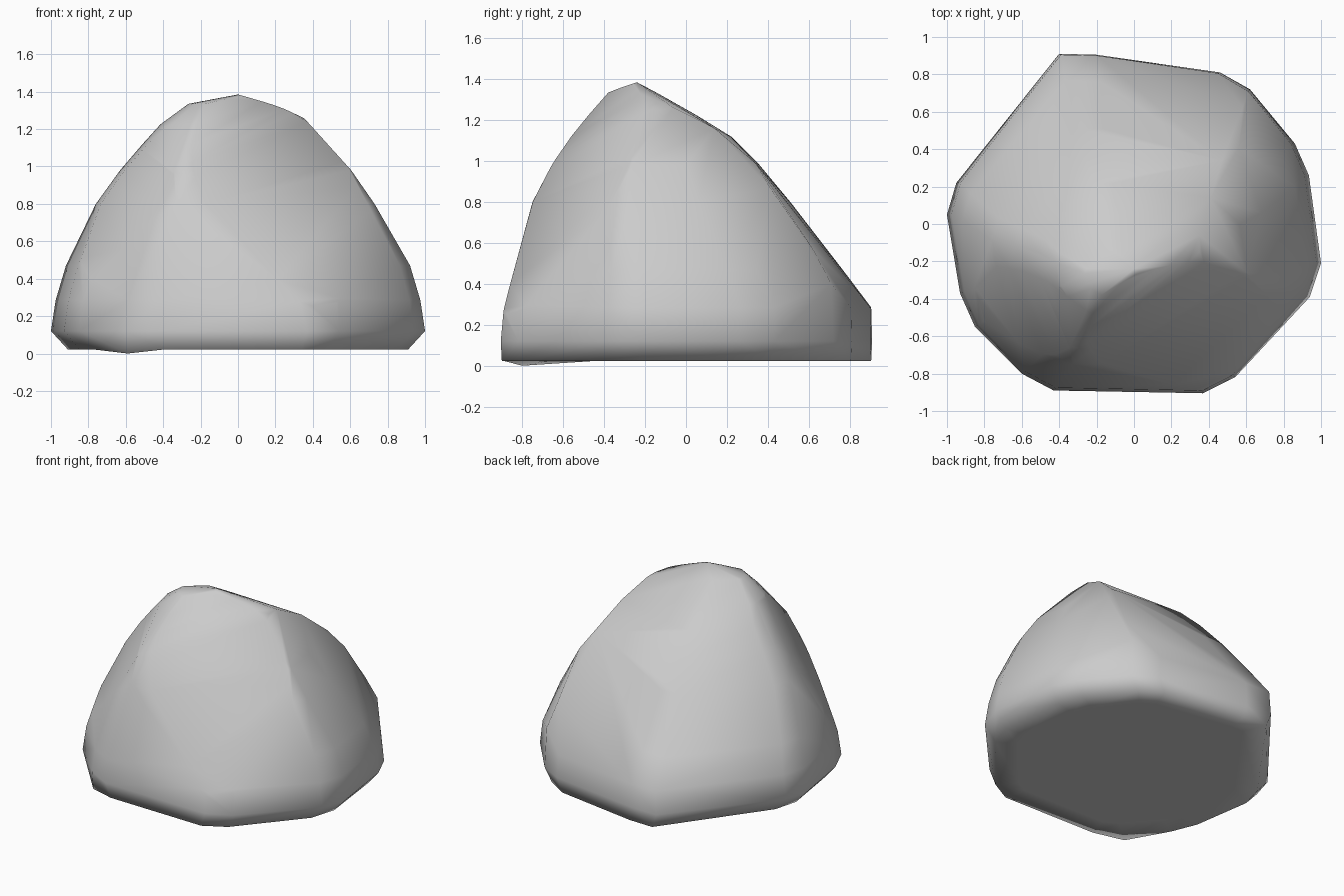
import bpy, bmesh
from mathutils import Vector

if "Cube" in bpy.data.objects:
    bpy.data.objects.remove(bpy.data.objects["Cube"])

# Plan outline of the boulder, counter-clockwise
outline = [(-1, .05), (-.93, -.37), (-.85, -.55), (-.6, -.8), (-.43, -.89),
           (.37, -.905), (.54, -.82), (.94, -.39), (1, -.21), (.935, .26),
           (.86, .43), (.62, .72), (.46, .81), (-.2, .905), (-.4, .91), (-.95, .22)]

# Height, then x and y extents of each level
levels = [(.022, -.91, .91, -.905, .905),
          (.12, -1, 1, -.91, .91),
          (.285, -.975, .975, -.895, .905),
          (.47, -.92, .92, -.82, .765),
          (.80, -.76, .73, -.75, .51),
          (.98, -.63, .605, -.65, .36),
          (1.12, -.51, .475, -.565, .22),
          (1.225, -.415, .385, -.495, .05),
          (1.335, -.265, .19, -.395, -.145)]

# Peak, back-right ridge and front-left ridge
ridges = [(0, -.24, 1.385), (.35, -.06, 1.26), (.35, -.15, 1.26),
          (.41, .14, 1.16), (.47, .34, .99), (.56, .41, .87),
          (.58, .62, .57), (.61, .71, .40),
          (-.33, -.66, .975), (-.33, -.75, .8)]

# Worn facets: outward direction and offset (front right, front left)
facets = [((.32, -.72, .5), .885), ((-.29, -.194, .186), .406)]

bm = bmesh.new()
for z, x0, x1, y0, y1 in levels:
    for x, y in outline:
        bm.verts.new(((x0 + x1) / 2 + x * (x1 - x0) / 2,
                      (y0 + y1) / 2 + y / .91 * (y1 - y0) / 2, z))
for p in ridges:
    bm.verts.new(p)

# Convex skin over all the points
bmesh.ops.convex_hull(bm, input=bm.verts[:])
bmesh.ops.delete(bm, geom=[v for v in bm.verts if not v.link_faces], context='VERTS')

# Slice the worn facets
for direction, offset in facets:
    normal = Vector(direction)
    cut = bmesh.ops.bisect_plane(bm, geom=bm.verts[:] + bm.edges[:] + bm.faces[:],
                                 plane_co=normal * offset / normal.length_squared,
                                 plane_no=normal, clear_outer=True)
    rim = [e for e in cut["geom_cut"] if isinstance(e, bmesh.types.BMEdge)]
    bmesh.ops.holes_fill(bm, edges=rim, sides=0)
bmesh.ops.remove_doubles(bm, verts=bm.verts[:], dist=.015)
bmesh.ops.recalc_face_normals(bm, faces=bm.faces[:])

# Flat underside with one low corner that it rests on
under = [f for f in bm.faces if all(v.co.z < .03 for v in f.verts)]
base = bmesh.ops.dissolve_faces(bm, faces=under)["region"]
bmesh.ops.inset_region(bm, faces=base, thickness=.15, use_even_offset=True)
low = min(bm.verts, key=lambda v: (v.co - Vector((-.58, -.8, 0))).length)
low.co = (-.59, -.8, 0)

bmesh.ops.triangulate(bm, faces=[f for f in bm.faces if len(f.verts) > 4])
bmesh.ops.recalc_face_normals(bm, faces=bm.faces[:])
for f in bm.faces:
    f.smooth = True

mesh = bpy.data.meshes.new("boulder")
bm.to_mesh(mesh)
bm.free()
bpy.context.collection.objects.link(bpy.data.objects.new("boulder", mesh))
